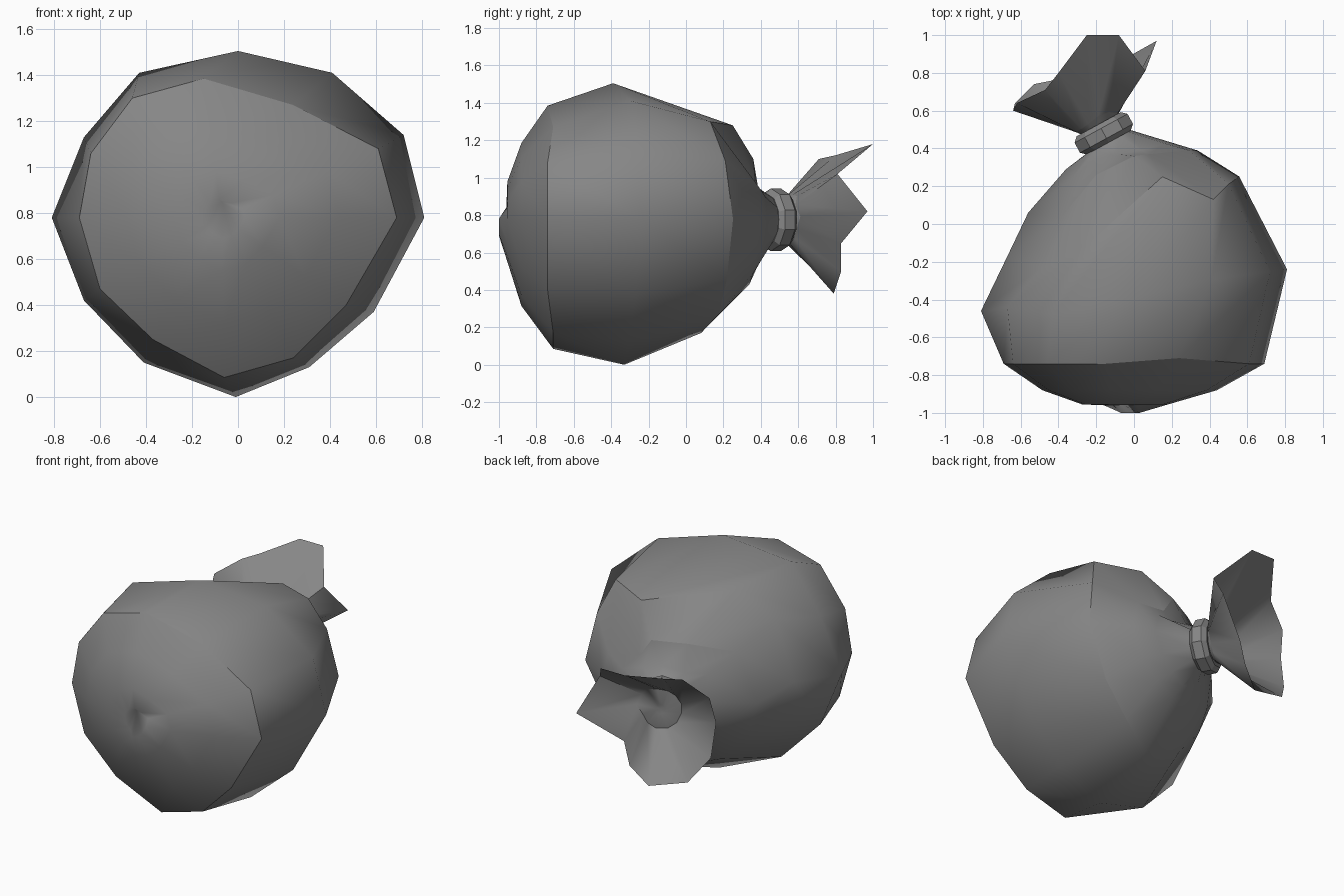
import bpy, bmesh, math
from mathutils import Vector

if "Cube" in bpy.data.objects:
    bpy.data.objects.remove(bpy.data.objects["Cube"])

KNOT = Vector((-0.16, 0.48, 0.775))
AXIS = Vector((-0.48, 0.88, 0)).normalized()

plastic = bpy.data.materials.new("dark_plastic")
plastic.diffuse_color = (0.24, 0.24, 0.24, 1)
plastic.use_nodes = True
plastic.node_tree.nodes["Principled BSDF"].inputs["Base Color"].default_value = plastic.diffuse_color


def circle(center, radius, n, axis=AXIS):
    """Points clockwise from the top, in a plane across the axis."""
    side = axis.cross(Vector((0, 0, 1))).normalized()
    return [center + radius * (side * math.sin(2 * math.pi * i / n)
            + Vector((0, 0, math.cos(2 * math.pi * i / n)))) for i in range(n)]


def loft(name, rings, tip=None, closed=False, sharp=(), smooth=True):
    bm = bmesh.new()
    loops = [[bm.verts.new(p) for p in r] for r in rings]
    n = len(loops[0])
    pairs = list(zip(loops, loops[1:])) + ([(loops[-1], loops[0])] if closed else [])
    for a, b in pairs:
        for i in range(n):
            j = (i + 1) % n
            bm.faces.new((a[i], a[j], b[j], b[i]))
    if tip is not None:
        t = bm.verts.new(tip)
        for i in range(n):
            bm.faces.new((t, loops[0][(i + 1) % n], loops[0][i]))
    for f in bm.faces:
        f.smooth = smooth
    for k, span in sharp:
        for i in span:
            e = bm.edges.get((loops[k][i % n], loops[k][(i + 1) % n]))
            e.smooth = False
    bmesh.ops.recalc_face_normals(bm, faces=bm.faces)
    me = bpy.data.meshes.new(name)
    bm.to_mesh(me)
    bm.free()
    me.materials.append(plastic)
    ob = bpy.data.objects.new(name, me)
    bpy.context.collection.objects.link(ob)
    return ob


# Bag body: rim of the flat base, widest ring, shoulder, gathered ring, neck
base_xz = [(-.15, 1.385), (.24, 1.27), (.61, 1.08), (.69, .78), (.47, .40), (.24, .17),
           (-.06, .085), (-.37, .25), (-.60, .47), (-.69, .78), (-.64, 1.06), (-.46, 1.30)]
wide_xz = [(0, 1.505), (.41, 1.41), (.72, 1.14), (.81, .78), (.59, .37), (.31, .13),
           (-.01, 0), (-.41, .15), (-.67, .42), (-.81, .78), (-.67, 1.13), (-.43, 1.41)]
base = [Vector((x, -0.74 + (0.03 if z < .2 else 0), z)) for x, z in base_xz]
base[1].y = -.71
wide = [Vector((x, -0.35 + 0.136 * x, z)) for x, z in wide_xz]
wide[0].y = -.39
wide[6].y = -.33
wide[11].y = -.48
shoulder = [Vector((x * .70 - .01, .13 + .15 * x, .77 + (z - .77) * .78)) for x, z in wide_xz]
shoulder[6].y = .08
gather = [Vector((x * .43 - .01, .34 + .06 * x, .77 + (z - .77) * .44)) for x, z in wide_xz]

neck = circle(KNOT - AXIS * 0.05, 0.13, 12)
throat = circle(KNOT, 0.10, 12)
tuck = [a.lerp(b, .4) for a, b in zip(gather, neck)]


def fold(ring, moves):
    for i, p in moves.items():
        ring[i] = Vector(p)


# Folds pressed into the upper back, overhanging a tucked valley
fold(shoulder, {9: (-.67, -.17, .80), 10: (-.49, -.23, 1.14), 11: (-.27, -.13, 1.32),
                0: (.15, .25, 1.28), 1: (.42, .13, 1.30), 2: (.50, .21, 1.09)})
fold(gather, {8: (-.40, .20, .56), 9: (-.56, .06, .72), 10: (-.39, .03, 1.0),
              11: (-.20, .26, 1.09), 0: (0, .36, 1.10), 1: (.08, .37, .98), 2: (.29, .39, .95)})
fold(tuck, {9: (-.36, .29, .76), 10: (-.33, .24, .92), 11: (-.22, .335, .935),
            0: (-.09, .37, .96), 1: (.04, .39, .92)})

mid = Vector((-.07, 0, .78))


def base_ring(scale, y):
    return [Vector((mid.x + (p.x - mid.x) * scale, y, mid.z + (p.z - mid.z) * scale)) for p in base]


dent = base_ring(.13, -.96)
for i in (3, 4, 5, 6):
    dent[i].y = -1.0
loft("bag_body",
     [dent, base_ring(.33, -.955), base_ring(.67, -.88), base, wide,
      shoulder, gather, tuck, neck, throat],
     tip=(-.07, -.955, .85),
     sharp=[(3, range(12)), (5, list(range(-1, 6)) + [9]), (6, range(-2, 2))])

# Tie band: flat-faced ring around the neck
profile = [(.10, -.05), (.14, -.055), (.168, -.03), (.168, .03), (.14, .055), (.10, .05)]
loft("tie_band", [circle(KNOT + AXIS * h, r, 10) for r, h in profile], closed=True, smooth=False)

# Ruffled open end of the bag, gathered shut at the tie
rim = [Vector(p) for p in (
    (-.25, 1.0, 1.18), (-.08, 1.0, 1.18), (.06, .81, 1.02), (.12, .97, .82), (-.13, .83, .65),
    (-.17, .83, .50), (-.28, .79, .38), (-.53, .74, .45), (-.63, .64, .60), (-.64, .60, .82),
    (-.62, .64, .99), (-.47, .71, 1.10), (-.40, .80, 1.12))]
root = circle(KNOT + AXIS * .04, .10, 13)
tail = loft("bag_tail", [circle(KNOT + AXIS * .09, .03, 13),
                         [a.lerp(b, .12) for a, b in zip(root, rim)], rim],
            tip=KNOT + AXIS * .08)
loft("tail_root", [root, [a.lerp(b, .12) for a, b in zip(root, rim)]])
bpy.context.view_layer.objects.active = tail
tail.select_set(True)
bpy.ops.object.shade_smooth_by_angle(angle=math.radians(50))
